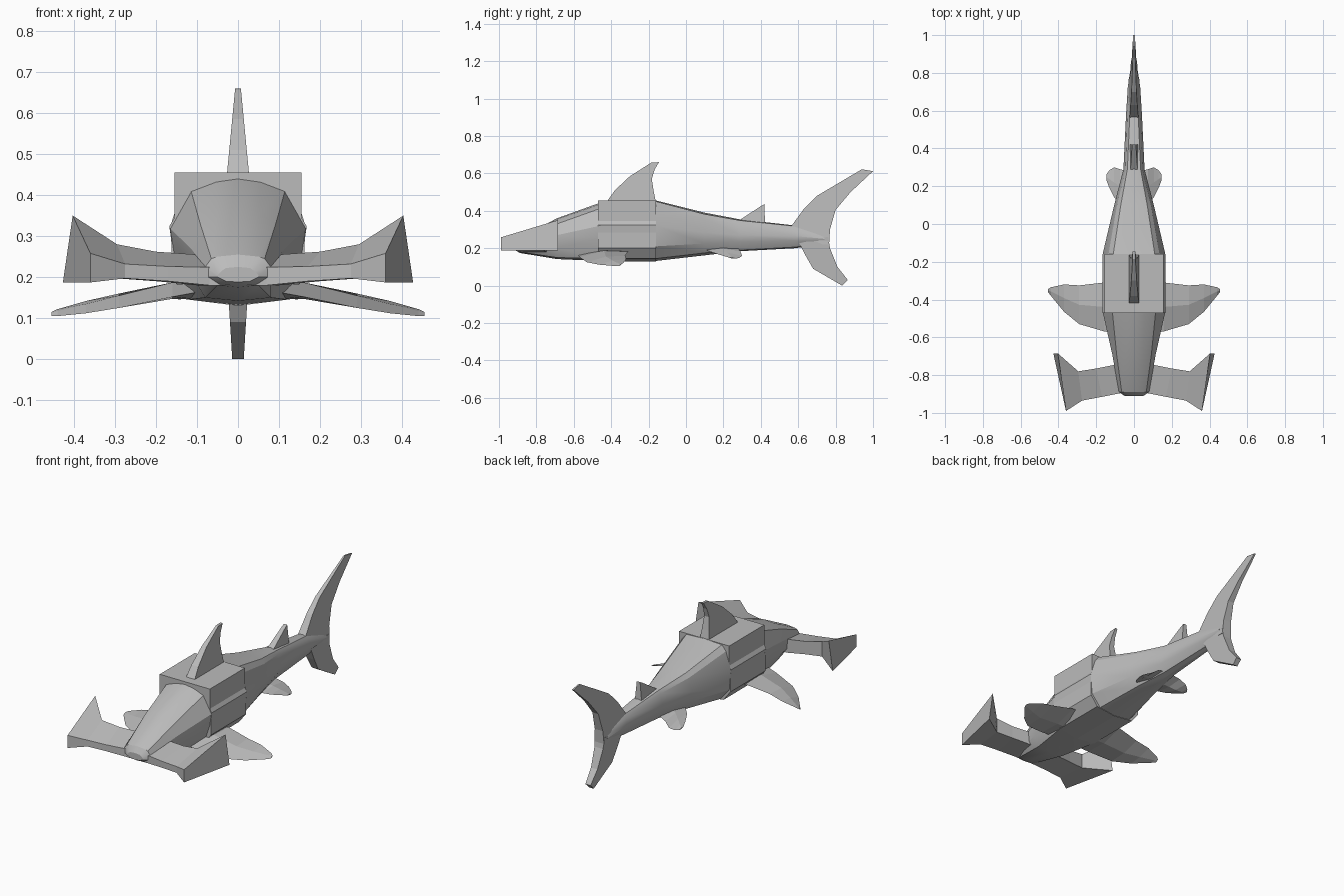
import bpy, bmesh

cube = bpy.data.objects.get("Cube")
if cube:
    bpy.data.objects.remove(cube, do_unlink=True)

grey = bpy.data.materials.new("shark_grey")
grey.use_nodes = True
grey.diffuse_color = (0.5, 0.5, 0.5, 1)
grey.node_tree.nodes["Principled BSDF"].inputs["Base Color"].default_value = (0.5, 0.5, 0.5, 1)


def finish(name, bm, smooth=False):
    bmesh.ops.recalc_face_normals(bm, faces=bm.faces[:])
    mesh = bpy.data.meshes.new(name)
    bm.to_mesh(mesh)
    bm.free()
    mesh.materials.append(grey)
    obj = bpy.data.objects.new(name, mesh)
    bpy.context.collection.objects.link(obj)
    if smooth:
        bpy.ops.object.select_all(action='DESELECT')
        obj.select_set(True)
        bpy.context.view_layer.objects.active = obj
        bpy.ops.object.shade_smooth_by_angle(angle=0.4)
    return obj


def loft(name, rings, smooth=False):
    """Skin a list of closed rings and cap both ends."""
    bm = bmesh.new()
    loops = [[bm.verts.new(p) for p in ring] for ring in rings]
    n = len(loops[0])
    for a, b in zip(loops, loops[1:]):
        for i in range(n):
            j = (i + 1) % n
            bm.faces.new((a[i], a[j], b[j], b[i]))
    bm.faces.new(loops[0])
    bm.faces.new(loops[-1])
    return finish(name, bm, smooth)


def body_ring(y, half):
    """Mirror a half section, given from top centre to bottom centre."""
    left = [(x, y, z) for x, z in half]
    return left + [(-x, y, z) for x, z in half[-2:0:-1]]


def fin(name, outline, low, high):
    """Upright fin from a side outline; low and high are (z, half thickness)."""
    def half(z):
        t = (z - low[0]) / (high[0] - low[0])
        return low[1] + t * (high[1] - low[1])
    loft(name, [[(s * half(z), y, z) for y, z in outline] for s in (-1, 1)])


def pair(name, stations):
    """Side fins: stations are (x, front y, rear y, front z, rear z, thickness)."""
    for side, s in (("left", 1), ("right", -1)):
        loft(side + "_" + name, [
            [(s * x, yf, zf), (s * x, (yf + yr) / 2, (zf + zr) / 2 + t / 2),
             (s * x, yr, zr), (s * x, (yf + yr) / 2, (zf + zr) / 2 - t / 2)]
            for x, yf, yr, zf, zr, t in stations])


# Head and neck
loft("head", [
    body_ring(-0.91, [(0, .225), (.03, .222), (.04, .215), (.05, .205), (.05, .2), (.03, .19), (0, .188)]),
    body_ring(-0.89, [(0, .255), (.05, .25), (.065, .245), (.08, .225), (.08, .2), (.05, .18), (0, .175)]),
    body_ring(-0.69, [(0, .36), (.05, .355), (.092, .33), (.115, .27), (.11, .2), (.08, .15), (0, .142)]),
    body_ring(-0.46, [(0, .443), (.055, .435), (.115, .412), (.167, .32), (.157, .255), (.12, .145), (0, .132)]),
], True)

# Blocky middle: core, upper saddle and lower flanks
core = [(0, .44), (.08, .435), (.115, .41), (.167, .325), (.158, .25), (.12, .145), (0, .13)]
loft("body_core", [body_ring(-0.47, core), body_ring(-0.16, core)])
saddle = [(0, .455), (.155, .455), (.155, .32), (0, .32)]
loft("upper_block", [body_ring(-0.47, saddle), body_ring(-0.16, saddle)])
flank = [(0, .29), (.162, .29), (.162, .2), (.12, .145), (0, .13)]
loft("lower_block", [body_ring(-0.47, flank), body_ring(-0.16, flank)])

# Rear body tapering to the tail
loft("rear_body", [
    body_ring(-0.16, [(0, .455), (.11, .45), (.135, .42), (.166, .32), (.155, .21), (.1, .145), (0, .132)]),
    body_ring(0.1, [(0, .39), (.07, .382), (.09, .36), (.105, .285), (.095, .225), (.06, .175), (0, .162)]),
    body_ring(0.29, [(0, .354), (.035, .348), (.045, .33), (.056, .27), (.052, .235), (.03, .19), (0, .184)]),
    body_ring(0.58, [(0, .322), (.022, .318), (.035, .3), (.042, .265), (.038, .24), (.02, .206), (0, .2)]),
    body_ring(0.74, [(0, .285), (.015, .282), (.022, .27), (.032, .25), (.026, .238), (.012, .225), (0, .222)]),
], True)

# Hammer: x, front y, rear x, rear y, bottom z, front top z, rear top z
hammer = [(.36, -.99, .415, -.685, .187, .258, .35),
          (.275, -.935, .295, -.78, .197, .232, .28),
          (.17, -.915, .2, -.765, .19, .226, .262),
          (.07, -.895, .1, -.745, .18, .224, .255)]


def hammer_ring(st, s):
    xf, yf, xr, yr, zb, zf, zr = st
    tip = 0.012 if xf > .3 else 0
    return [(s * xf, yf, zb), (s * xf, yf, zf),
            (s * (xr - tip), yr, zr), (s * (xr + tip), yr, zb)]


loft("hammer_head", [hammer_ring(st, 1) for st in hammer]
     + [hammer_ring(st, -1) for st in reversed(hammer)])

# Paired fins
pair("pectoral_fin", [(.09, -.58, -.3, .165, .17, .045),
                      (.16, -.568, -.31, .152, .182, .04),
                      (.29, -.53, -.325, .125, .16, .025),
                      (.37, -.465, -.32, .112, .142, .015),
                      (.44, -.38, -.335, .105, .122, .008),
                      (.455, -.36, -.345, .105, .115, .004)])
pair("pelvic_fin", [(.03, .09, .28, .2, .2, .02),
                    (.075, .11, .29, .19, .185, .02),
                    (.105, .14, .3, .178, .16, .016),
                    (.13, .19, .285, .162, .148, .01),
                    (.145, .23, .265, .15, .145, .006)])

# Upright fins
fin("dorsal_fin", [(-.43, .44), (-.38, .51), (-.3, .585), (-.185, .658), (-.145, .66),
                   (-.168, .62), (-.183, .57), (-.172, .5), (-.16, .44)], (.44, .028), (.66, .007))
fin("second_dorsal_fin", [(.27, .34), (.4, .425), (.42, .436), (.422, .32)], (.32, .022), (.436, .01))
fin("upper_tail_fin", [(.55, .3), (.63, .41), (.7, .48), (.94, .622), (1, .612), (.88, .5),
                       (.8, .405), (.77, .3), (.765, .22), (.73, .22)], (.22, .03), (.622, .004))
fin("lower_tail_fin", [(.6, .24), (.64, .16), (.68, .09), (.835, 0), (.865, .03), (.81, .1),
                       (.77, .2), (.76, .26)], (0, .014), (.26, .03))
